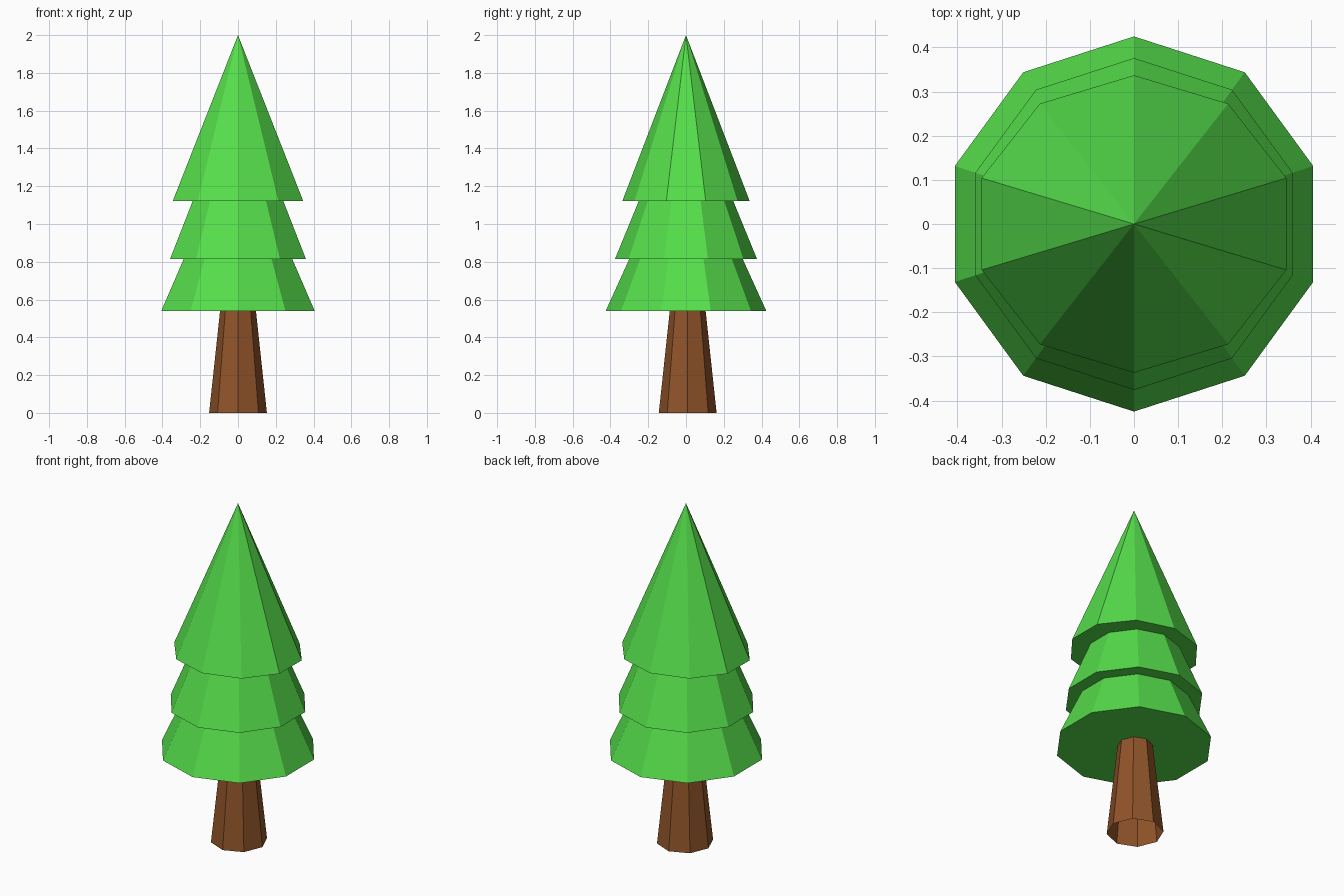
import bpy
import bmesh
from math import sin, cos, pi

if "Cube" in bpy.data.objects:
    bpy.data.objects.remove(bpy.data.objects["Cube"])


def material(name, color):
    mat = bpy.data.materials.new(name)
    mat.diffuse_color = (*color, 1)
    mat.use_nodes = True
    mat.node_tree.nodes["Principled BSDF"].inputs["Base Color"].default_value = mat.diffuse_color
    return mat


def lathe(name, rings, sides, start, mat, cy=0, cap_bottom=False, apex=None):
    """Faceted shell through rings of (x radius, y radius, z)."""
    bm = bmesh.new()
    loops = []
    for rx, ry, z in rings:
        angles = [start + 2 * pi * i / sides for i in range(sides)]
        loops.append([bm.verts.new((rx * cos(a), cy + ry * sin(a), z)) for a in angles])
    for low, high in zip(loops, loops[1:]):
        for i in range(sides):
            j = (i + 1) % sides
            bm.faces.new((low[i], low[j], high[j], high[i]))
    if cap_bottom:
        bm.faces.new(loops[0][::-1])
    if apex is not None:
        tip = bm.verts.new((0, cy, apex))
        for i in range(sides):
            bm.faces.new((loops[-1][i], loops[-1][(i + 1) % sides], tip))
    mesh = bpy.data.meshes.new(name)
    bm.to_mesh(mesh)
    bm.free()
    mesh.materials.append(mat)
    obj = bpy.data.objects.new(name, mesh)
    bpy.context.collection.objects.link(obj)
    return obj


green = material("needles", (0.091, 0.73, 0.07))
brown = material("bark", (0.28, 0.088, 0.022))

# Tapered octagonal trunk, open underneath
lathe("trunk", [(0.153, 0.153, 0), (0.095, 0.095, 0.54)], 8, 0, brown, cy=0.009)

# Three stacked ten-sided tiers with flat overhangs, ending in a point
tiers = [
    (0.427, 0.425, 0.54), (0.302, 0.30, 0.815),
    (0.378, 0.376, 0.815), (0.252, 0.25, 1.122),
    (0.363, 0.337, 1.122),
]
lathe("foliage", tiers, 10, pi / 2, green, cap_bottom=True, apex=2.0)
